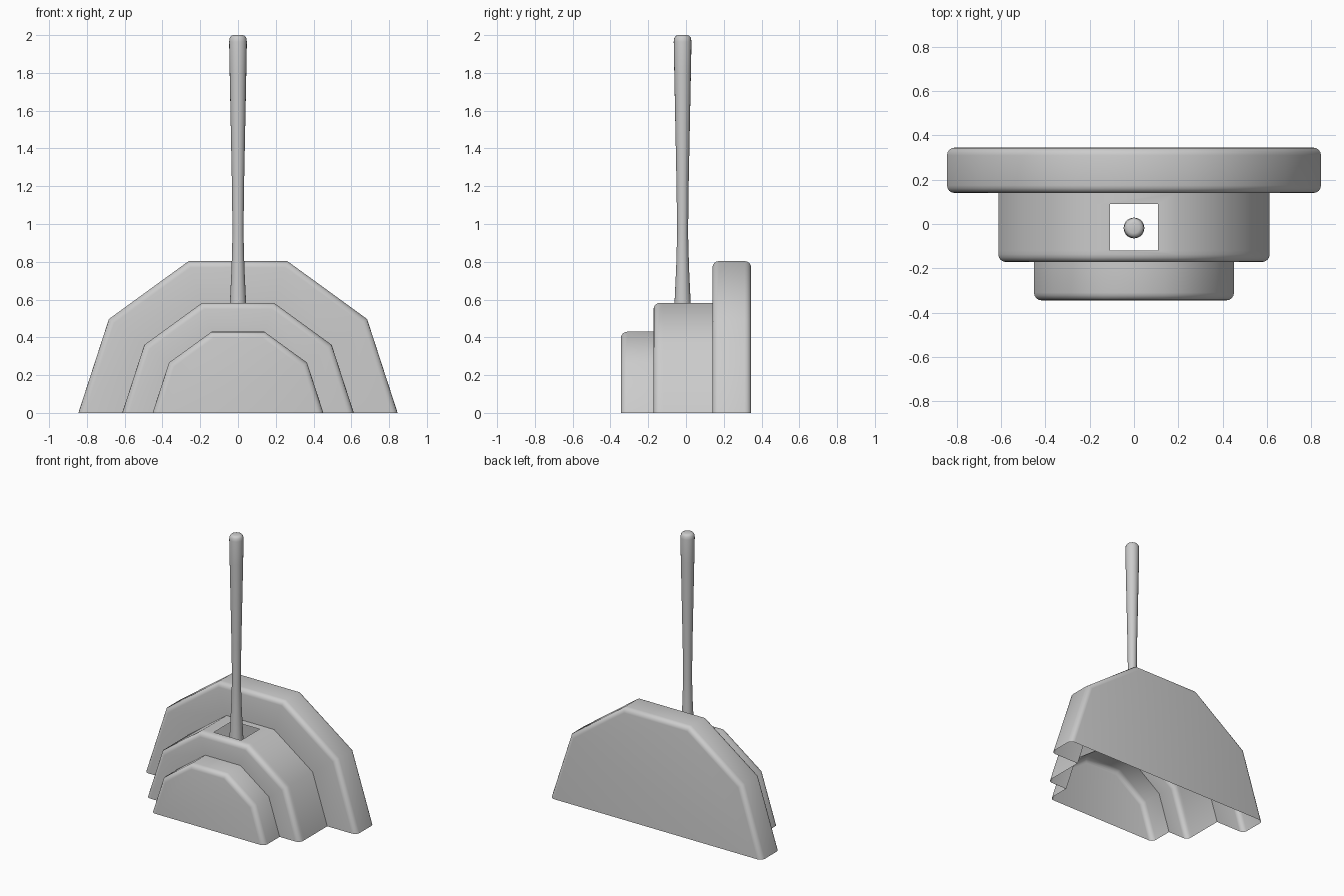
import bpy, bmesh
from math import cos, sin, pi, radians

if "Cube" in bpy.data.objects:
    bpy.data.objects.remove(bpy.data.objects["Cube"])


def finish(bm, name, angle):
    bmesh.ops.recalc_face_normals(bm, faces=bm.faces)
    mesh = bpy.data.meshes.new(name)
    bm.to_mesh(mesh)
    bm.free()
    ob = bpy.data.objects.new(name, mesh)
    bpy.context.collection.objects.link(ob)
    bpy.ops.object.select_all(action='DESELECT')
    ob.select_set(True)
    bpy.context.view_layer.objects.active = ob
    bpy.ops.object.shade_smooth_by_angle(angle=radians(angle))
    return ob


def rounded(y, r, dy, b=0.035, n=4):
    """Stations for a rounded edge, from the face plane to the rim."""
    return [(y + dy * b * (1 - cos(t)), r - b * (1 - sin(t)))
            for t in (i * pi / 2 / n for i in range(n + 1))]


# Stepped housing: half decagons lofted front to back, open underneath
HOLE_Y = (-0.12, 0.09)
HOLE_X = 0.108
stations = rounded(-0.345, 0.452, 1) + [(-0.172, 0.452)]
stations += rounded(-0.172, 0.613, 1)
stations += [(y, 0.613) for y in HOLE_Y] + [(0.14, 0.613)]
stations += rounded(0.14, 0.845, 1)
stations += rounded(0.345, 0.845, -1)[::-1]

bm = bmesh.new()
rings = [[bm.verts.new((r * cos(k * pi / 5), y, r * sin(k * pi / 5))) for k in range(6)]
         for y, r in stations]
for (a, b), (s, t) in zip(zip(rings, rings[1:]), zip(stations, stations[1:])):
    for k in range(5):
        if k == 2 and (s[0], t[0]) == HOLE_Y:
            # Square opening for the lever
            z = a[2].co.z
            hole = [[bm.verts.new((x, y, z)) for y in HOLE_Y] for x in (HOLE_X, -HOLE_X)]
            bm.faces.new((a[2], hole[0][0], hole[0][1], b[2]))
            bm.faces.new((hole[1][0], a[3], b[3], hole[1][1]))
            front_hole, back_hole = (hole[0][0], hole[1][0]), (hole[0][1], hole[1][1])
        else:
            bm.faces.new((a[k], a[k + 1], b[k + 1], b[k]))
bm.faces.new(rings[0])
bm.faces.new(rings[-1])
# Join the strips in front of and behind the opening to its corners
for f in list(bm.faces):
    vs = list(f.verts)
    for i, stn in enumerate(stations):
        if stn[0] not in HOLE_Y:
            continue
        e = (rings[i][2], rings[i][3])
        if len(vs) == 4 and e[0] in vs and e[1] in vs:
            near = front_hole if stn[0] == HOLE_Y[0] else back_hole
            other = rings[i - 1] if stn[0] == HOLE_Y[0] else rings[i + 1]
            bm.faces.remove(f)
            bm.faces.new((e[0], near[0], near[1], e[1], other[3], other[2]))
            break
finish(bm, "stepped_housing", 40)

# Lever: waisted round rod with a rounded tip
profile = [(0.046, 0.52), (0.042, 0.60), (0.034, 0.77), (0.029, 0.95), (0.032, 1.2),
           (0.038, 1.5), (0.044, 1.8), (0.047, 1.965), (0.044, 1.985),
           (0.036, 1.996), (0.024, 2.0)]
SIDES = 20
bm = bmesh.new()
rows = [[bm.verts.new((r * cos(2 * pi * i / SIDES), -0.018 + r * sin(2 * pi * i / SIDES), z))
         for i in range(SIDES)] for r, z in profile]
for a, b in zip(rows, rows[1:]):
    for i in range(SIDES):
        j = (i + 1) % SIDES
        bm.faces.new((a[i], a[j], b[j], b[i]))
bm.faces.new(rows[0])
bm.faces.new(rows[-1])
finish(bm, "lever", 40)
